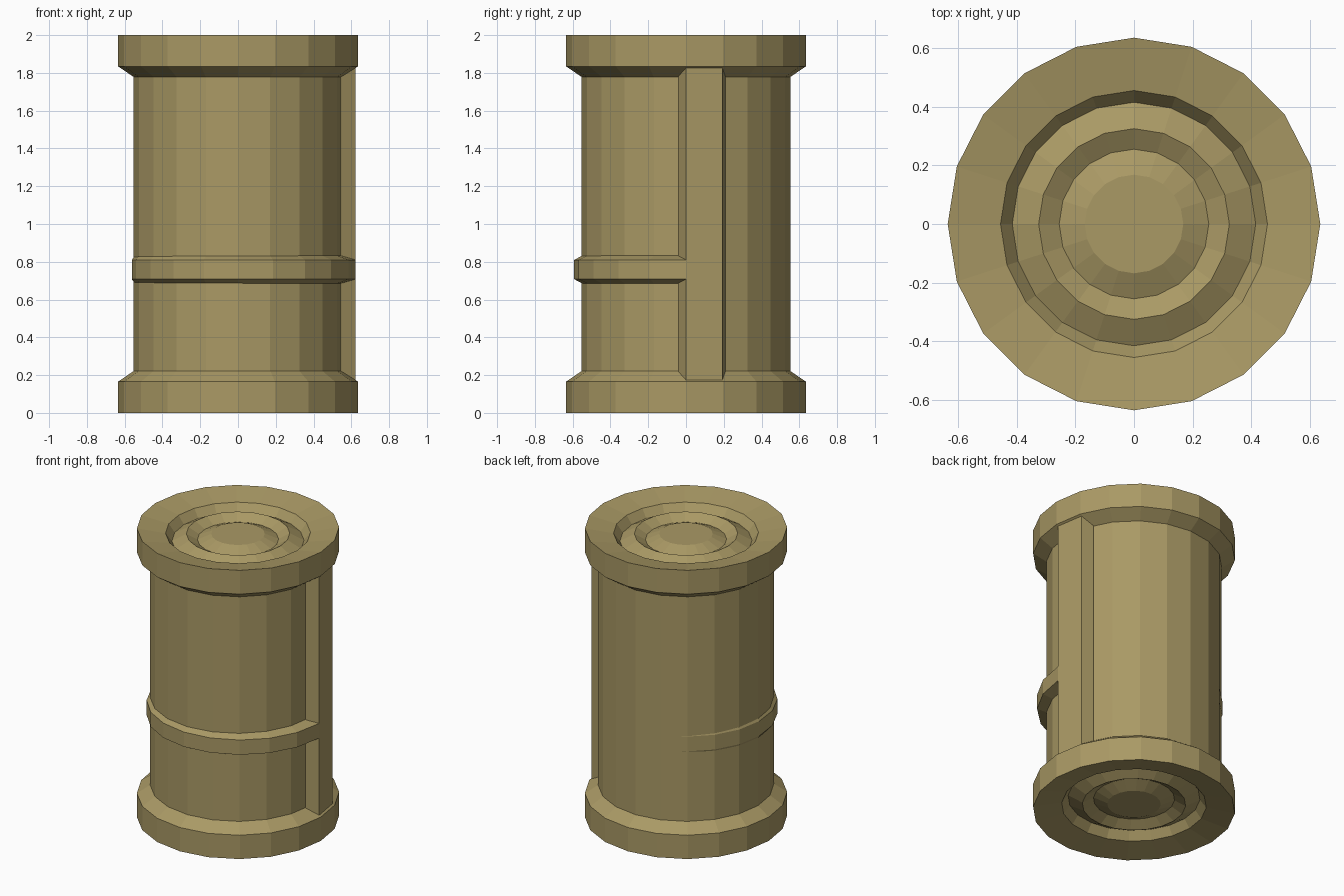
import bpy, bmesh, math

if "Cube" in bpy.data.objects:
    bpy.data.objects.remove(bpy.data.objects["Cube"])

SIDES = 20
STEP = 2 * math.pi / SIDES

mat = bpy.data.materials.new("olive_tan")
mat.diffuse_color = (0.40, 0.32, 0.13, 1)
mat.use_nodes = True
mat.node_tree.nodes["Principled BSDF"].inputs["Base Color"].default_value = mat.diffuse_color


def point(r, deg, z):
    a = math.radians(deg)
    return (r * math.cos(a), r * math.sin(a), z)


def build(name, loops, closed):
    """Skin equal-length loops of points; cap the first and last loop."""
    bm = bmesh.new()
    rows = [[bm.verts.new(p) for p in loop] for loop in loops]
    n = len(rows[0])
    for a, b in zip(rows, rows[1:]):
        for i in range(n):
            j = (i + 1) % n
            bm.faces.new((a[i], a[j], b[j], b[i]))
    if closed:
        bm.faces.new(rows[0])
        bm.faces.new(rows[-1])
    bmesh.ops.recalc_face_normals(bm, faces=bm.faces)
    mesh = bpy.data.meshes.new(name)
    bm.to_mesh(mesh)
    bm.free()
    mesh.materials.append(mat)
    obj = bpy.data.objects.new(name, mesh)
    bpy.context.collection.objects.link(obj)
    return obj


# Barrel: half profile (radius, height) with dished end and collar, mirrored to the top
half = [(0.168, 0.042), (0.255, 0.08), (0.325, 0.04), (0.415, 0.09),
        (0.455, 0.035), (0.635, 0.0), (0.635, 0.165), (0.552, 0.222)]
profile = half + [(r, 2 - z) for r, z in reversed(half)]
build("barrel_body",
      [[point(r, 18 * i, z) for i in range(SIDES)] for r, z in profile], True)

# Upright rib on the right side, with sloped flanks
rib = [(0.53, -4.4), (0.552, -4.2), (0.622, 0), (0.622, 18), (0.552, 22.2), (0.53, 22.4)]
build("upright_rib",
      [[point(r, a, z) for r, a in rib] for z in (0.168, 1.888)], True)


# Band that rises out of the barrel at the back and grows until it meets the rib
def band_radius(deg):
    if deg < 180:
        return 0.550 + (deg - 108) / 72 * 0.012
    return 0.562 + (deg - 180) / 180 * 0.06


loops = []
for deg in range(108, 361, 18):
    r = band_radius(deg)
    loops.append([point(0.545, deg, 0.683), point(r, deg, 0.708),
                  point(r, deg, 0.81), point(0.545, deg, 0.835)])
build("wrap_band", loops, True)
